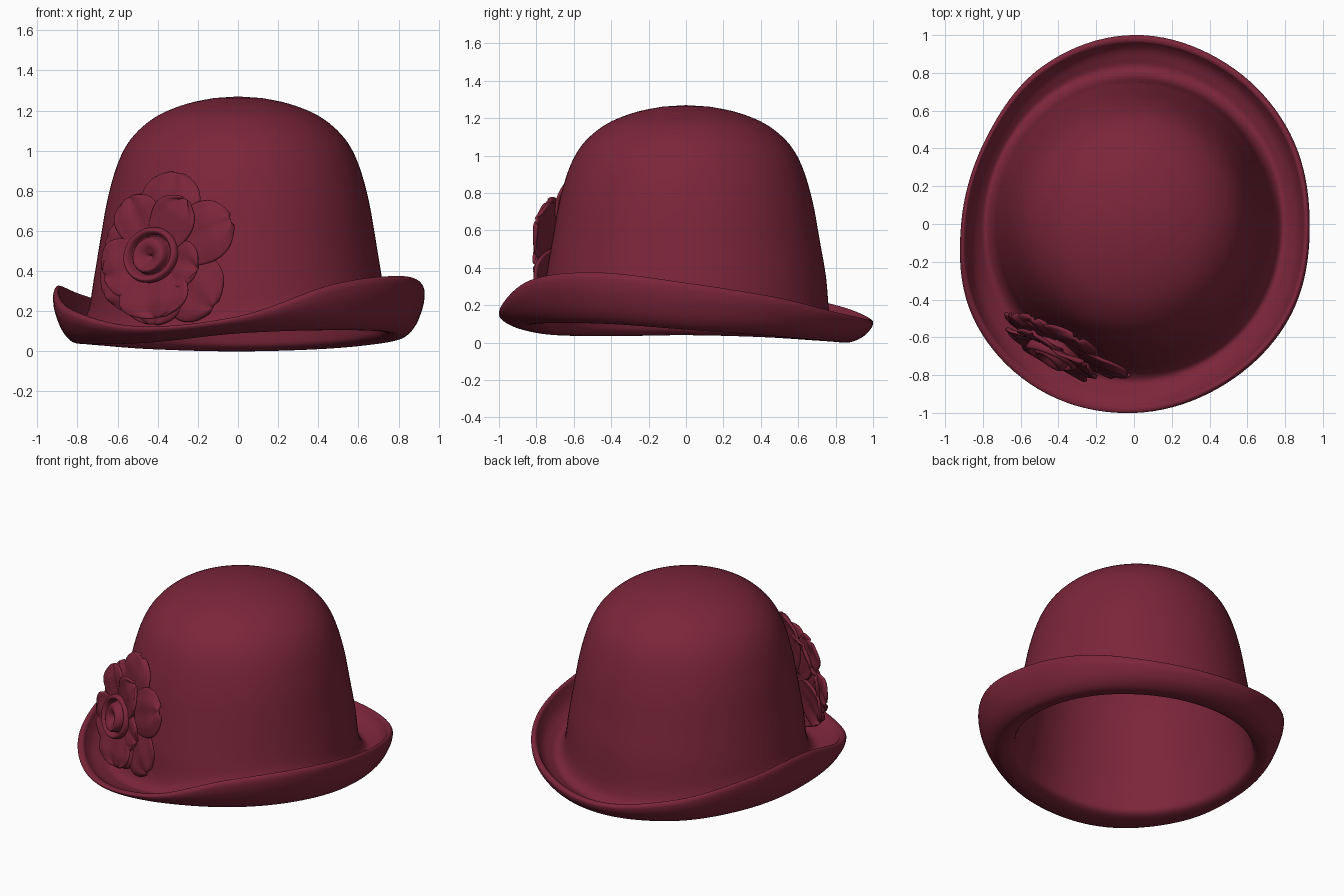
import bpy, bmesh, math
from mathutils import Vector

if "Cube" in bpy.data.objects:
    bpy.data.objects.remove(bpy.data.objects["Cube"])

felt = bpy.data.materials.new("burgundy felt")
felt.diffuse_color = (0.2, 0.019, 0.042, 1)
felt.use_nodes = True
felt.node_tree.nodes["Principled BSDF"].inputs["Base Color"].default_value = felt.diffuse_color


def make_object(name, bm, thickness=0):
    bmesh.ops.recalc_face_normals(bm, faces=bm.faces)
    for f in bm.faces:
        f.smooth = True
    me = bpy.data.meshes.new(name)
    bm.to_mesh(me)
    bm.free()
    me.materials.append(felt)
    ob = bpy.data.objects.new(name, me)
    bpy.context.collection.objects.link(ob)
    if thickness:
        mod = ob.modifiers.new("thickness", 'SOLIDIFY')
        mod.thickness = thickness
        mod.offset = 0
        sub = ob.modifiers.new("soften", 'SUBSURF')
        sub.levels = sub.render_levels = 1
    return ob


def spline(p0, p1, p2, p3, t):
    return 0.5 * (2 * p1 + (p2 - p0) * t + (2 * p0 - 5 * p1 + 4 * p2 - p3) * t * t
                  + (3 * p1 - p0 - 3 * p2 + p3) * t ** 3)


def around(keys, a):
    """Smooth periodic value from keys spaced evenly round the circle."""
    n = len(keys)
    s = a / (2 * math.pi) * n
    i = int(s)
    return spline(*(keys[(i + k) % n] for k in (-1, 0, 1, 2)), s - i)


def smooth_path(pts, steps):
    p = [pts[0]] + pts + [pts[-1]]
    out = []
    for i in range(len(pts) - 1):
        out += [spline(*p[i:i + 4], k / steps) for k in range(steps)]
    return out + [pts[-1]]


def skin(bm, rings, closed=True):
    n = len(rings[0])
    for r0, r1 in zip(rings, rings[1:]):
        for j in range(n if closed else n - 1):
            k = (j + 1) % n
            bm.faces.new((r0[j], r0[k], r1[k], r1[j]))


# Hat body: crown, turned-up brim and lining in one swept section.
# Brim keys every 30 degrees, starting at +x and going towards +y
RIM_R = [.93, .955, .98, 1.0, .965, .905, .915, .985, 1.01, 1.0, .975, .96]
RIM_Z = [.32, .245, .155, .125, .195, .28, .325, .21, .125, .175, .335, .375]
LOW_Z = [.07, .04, .012, 0, .01, .03, .04, .035, .045, .09, .105, .10]
CROWN = [(.12, 1.262), (.25, 1.235), (.38, 1.185), (.475, 1.12), (.55, 1.035),
         (.605, .92), (.652, .75), (.687, .55), (.72, .35)]
BRIM = [(.2, .36), (.45, .44), (.65, .6), (.78, .82), (.84, .96), (.92, 1.0),
        (.985, .94), (1.0, .82), (.95, .6), (.78, .28), (.55, .07), (.3, 0)]

SEG = 120
columns = []
for j in range(SEG):
    a = 2 * math.pi * j / SEG
    c, s = math.cos(a), math.sin(a)
    stretch = 1 / math.hypot(c, s / 1.04)
    R, zt, zb = (around(k, a) for k in (RIM_R, RIM_Z, LOW_Z))
    r0 = .748 * stretch
    sec = [(r * stretch, z) for r, z in CROWN]
    sec.append((r0 - .005, zb + .4 * (zt - zb) + .06))
    sec += [(r0 + f * (R - r0), zb + g * (zt - zb)) for f, g in BRIM]
    sec.append((r0 - .01, zb + .02))
    sec.append((r0 - .03, zb + .09))
    sec += [((r - .03) * stretch, z - .03) for r, z in reversed(CROWN)]
    columns.append([(c * p.x, s * p.x, p.y)
                    for p in smooth_path([Vector(q) for q in sec], 4)])
bm = bmesh.new()
rings = [[bm.verts.new(columns[j][i]) for j in range(SEG)]
         for i in range(len(columns[0]))]
skin(bm, rings)
for ring, z in ((rings[0], 1.27), (rings[-1], 1.24)):
    tip = bm.verts.new((0, 0, z))
    for j in range(SEG):
        bm.faces.new((tip, ring[j], ring[(j + 1) % SEG]))
make_object("hat_body", bm)

# Flower frame: u runs along the crown, v up, n outwards
U = Vector((.88, -.475, 0))
N = Vector((-.475, -.88, 0))


def flower_point(u, v, n):
    return U * (u - .05) + N * (n + .75 - .13 * v) + Vector((0, 0, v + .48))


def petal(name, angle, length, width, base, lift, cup):
    """Cupped, rounded petal growing outwards from the flower centre."""
    bm = bmesh.new()
    a = math.radians(angle)
    rows, cols = 12, 12
    grid = []
    for i in range(rows + 1):
        t = .03 + .965 * i / rows
        half = width * (math.sin(math.pi * t ** 1.7)) ** .5 if t > .52 else \
            width * (.3 + .7 * math.sin(math.pi / 2 * min(1, t / .66)))
        if t > .66:
            half = width * math.sqrt(max(0, 1 - ((t - .66) / .34) ** 2))
        elif t > .52:
            half = width * (.3 + .7 * math.sin(math.pi / 2 * t / .66))
        row = []
        for j in range(cols + 1):
            q = 2 * j / cols - 1
            along, side = length * t, half * q
            h = base + lift * t + cup * q * q * t - .025 * max(0, t - .75) / .25
            h += .006 * math.sin(q * 7 + angle) * t
            row.append(bm.verts.new(flower_point(
                along * math.cos(a) - side * math.sin(a),
                along * math.sin(a) + side * math.cos(a), h)))
        grid.append(row)
    skin(bm, grid, closed=False)
    make_object(name, bm, .02)


# Large back petals: angle, length, half width
for i, (ang, ln, w) in enumerate([(80, .42, .17), (24, .44, .16), (-38, .42, .18),
                                  (-92, .35, .17), (-145, .36, .16), (160, .31, .17),
                                  (122, .34, .15)]):
    petal(f"back_petal_{i + 1}", ang, ln, w, -.02 + .012 * (i % 2), .03, -.02)

# Smaller front petals
for i, (ang, ln, w) in enumerate([(118, .33, .13), (58, .33, .13), (-15, .27, .12),
                                  (-82, .32, .20), (-160, .29, .15)]):
    petal(f"front_petal_{i + 1}", ang, ln, w, .02 + .01 * (i % 2), .05, .015)

# Rolled bud in the middle
BUD = [(.10, -.02), (.135, .03), (.142, .075), (.128, .095), (.112, .085), (.10, .06),
       (.092, .09), (.078, .108), (.05, .10), (.025, .08), (.004, .07)]
bm = bmesh.new()
path = smooth_path([Vector(p) for p in BUD], 3)
rings = []
for p in path:
    ring = []
    for j in range(40):
        a = 2 * math.pi * j / 40
        r = p.x * (1 + .03 * math.sin(2 * a + 1))
        ring.append(bm.verts.new(flower_point(r * math.cos(a), r * math.sin(a),
                                              p.y + .012 * math.sin(a + p.x * 30))))
    rings.append(ring)
skin(bm, rings)
bm.faces.new(rings[-1])
make_object("flower_bud", bm)
